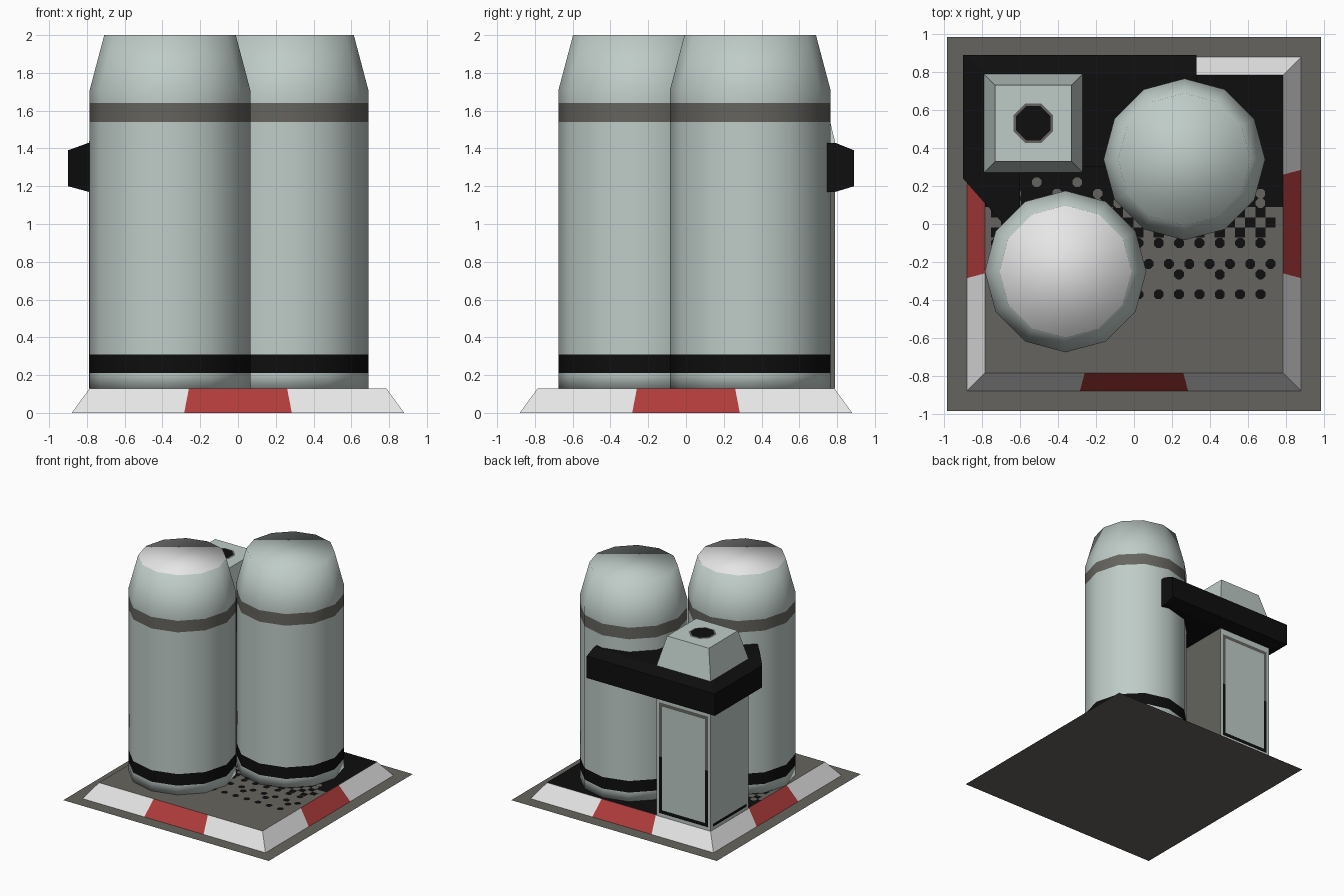
import bpy, bmesh, math
from mathutils import Matrix, Vector

if "Cube" in bpy.data.objects:
    bpy.data.objects.remove(bpy.data.objects["Cube"])


def srgb(r, g, b):
    f = lambda c: c / 12.92 if c <= 0.04045 else ((c + 0.055) / 1.055) ** 2.4
    return (f(r / 255), f(g / 255), f(b / 255), 1)


MATS = []
for name, col in (("pale_green", (191, 204, 199)), ("dark_grey", (101, 100, 94)),
                  ("black", (14, 14, 14)), ("white", (230, 230, 230)), ("red", (178, 60, 60))):
    m = bpy.data.materials.new(name)
    m.diffuse_color = srgb(*col)
    m.use_nodes = True
    m.node_tree.nodes["Principled BSDF"].inputs["Base Color"].default_value = m.diffuse_color
    MATS.append(m)
GREEN, GREY, BLACK, WHITE, RED = range(5)


def finish(name, bm, smooth=False, recalc=True):
    if recalc:
        bmesh.ops.recalc_face_normals(bm, faces=bm.faces)
    for f in bm.faces:
        f.smooth = smooth
    me = bpy.data.meshes.new(name)
    bm.to_mesh(me)
    bm.free()
    for m in MATS:
        me.materials.append(m)
    ob = bpy.data.objects.new(name, me)
    bpy.context.collection.objects.link(ob)
    return ob


def poly(bm, pts, mat):
    f = bm.faces.new([bm.verts.new(p) for p in pts])
    f.material_index = mat
    return f


def disc(bm, x, y, z, r, mat, n=8):
    poly(bm, [(x + r * math.cos(math.tau * (i + .5) / n),
               y + r * math.sin(math.tau * (i + .5) / n), z) for i in range(n)], mat)


def rect(bm, x0, x1, y0, y1, z, mat):
    poly(bm, [(x0, y0, z), (x1, y0, z), (x1, y1, z), (x0, y1, z)], mat)


def loft(bm, rings, mats, bottom, top):
    """Skin a stack of equal-length rings; mats gives one colour per level."""
    vs = [[bm.verts.new(p) for p in ring] for ring in rings]
    n = len(vs[0])
    for a, b, m in zip(vs, vs[1:], mats):
        for i in range(n):
            j = (i + 1) % n
            bm.faces.new((a[i], a[j], b[j], b[i])).material_index = m
    bm.faces.new(vs[0][::-1]).material_index = bottom
    bm.faces.new(vs[-1]).material_index = top


def square(cx, cy, h, z):
    return [(cx + sx * h, cy + sy * h, z) for sx, sy in ((-1, -1), (1, -1), (1, 1), (-1, 1))]


FLOOR = 0.13
TANKS = (("front_tank", -0.36, -0.25, WHITE), ("back_tank", 0.265, 0.34, GREEN))
R = 0.425

# ground plate
bm = bmesh.new()
rect(bm, -.985, .985, -.985, .985, 0.002, GREY)
rect(bm, -.985, .985, -.985, .985, 0, GREY)
bm.faces.ensure_lookup_table()
bm.faces[1].normal_flip()
finish("ground_plate", bm, recalc=False)

# raised floor with striped sloping curb
bm = bmesh.new()
for k in range(4):
    rot = Matrix.Rotation(k * math.pi / 2, 3, 'Z')
    for b0, b1, t0, t1, m in ((-.88, -.285, -.785, -.26, WHITE),
                              (-.285, .285, -.26, .26, RED),
                              (.285, .88, .26, .785, WHITE)):
        poly(bm, [rot @ Vector(p) for p in ((b0, -.88, 0), (b1, -.88, 0),
                                            (t1, -.785, FLOOR), (t0, -.785, FLOOR))], m)
rect(bm, -.785, .785, -.785, .785, FLOOR, GREY)
finish("curbed_floor", bm, recalc=False)

# black floor paint fading out in dots
bm = bmesh.new()
rect(bm, -.785, .785, .09, .785, FLOOR + .002, BLACK)
STEP = 0.107


def clear(x, y):
    return abs(x) < .77 and all(math.hypot(x - t[1], y - t[2]) > R - .04 for t in TANKS)


for k in range(-9, 8):
    x = .13 + STEP * k
    for y, dx, every in ((-.37, 0, 1), (-.265, STEP, 2), (-.21, STEP / 2, 1), (-.1, 0, 1)):
        if k % every == 0 and clear(x + dx, y):
            disc(bm, x + dx, y, FLOOR + .003, .028, BLACK)
    for row in range(3):
        cx, cy, h = x + (row % 2) * STEP / 2, -.045 + row * STEP / 2, STEP / 4
        if clear(cx, cy):
            rect(bm, cx - h, cx + h, cy - h, cy + h, FLOOR + .003, BLACK)
    for y, dx, every in ((.22, 0, 2), (.16, STEP, 2), (.11, 0, 1)):
        if k % every == 0 and clear(x + dx, y):
            disc(bm, x + dx, y, FLOOR + .004, .027, GREY)
finish("floor_paint", bm, recalc=False)

# two banded tanks
for name, cx, cy, cap in TANKS:
    bm = bmesh.new()
    prof = ((FLOOR, R), (.21, R), (.31, R), (1.54, R), (1.64, R), (1.71, R), (2, .348))
    rings = [[(cx + r * math.cos(math.tau * i / 12), cy + r * math.sin(math.tau * i / 12), z)
              for i in range(12)] for z, r in prof]
    loft(bm, rings, (GREEN, BLACK, GREEN, GREY, GREEN, GREEN), GREEN, cap)
    finish(name, bm, smooth=True)

# square pillar with tapered top; inward sides are grey
PX, PY, PH = -.53, .53, .26
bm = bmesh.new()
loft(bm, [square(PX, PY, PH, FLOOR), square(PX, PY, PH, 1.43), square(PX, PY, .2, 1.68)],
     (GREEN, GREEN), GREY, GREEN)
bmesh.ops.recalc_face_normals(bm, faces=bm.faces)
for f in bm.faces:
    if f.normal.x > .99 or f.normal.y < -.99:
        f.material_index = GREY
finish("pillar", bm)

# round vent on the pillar top
bm = bmesh.new()
disc(bm, PX, PY, 1.682, .112, GREY)
disc(bm, PX, PY, 1.685, .097, BLACK)
finish("pillar_vent", bm, recalc=False)

# painted frame on the back of the pillar, black below and grey above
bm = bmesh.new()
yb, xl, xr, w = PY + PH + .003, PX - .235, PX + .235, .028


def back(x0, x1, z0, z1, mat):
    poly(bm, [(x1, yb, z0), (x0, yb, z0), (x0, yb, z1), (x1, yb, z1)], mat)


for x0 in (xl, xr - w):
    back(x0, x0 + w, .16, .65, BLACK)
    back(x0, x0 + w, .65, 1.12, GREY)
back(xl + w, xr - w, .16, .19, BLACK)
back(xl + w, xr - w, 1.09, 1.12, GREY)
xs = PX - PH - .003
poly(bm, [(xs, PY + .23, .16), (xs, PY - .23, .16), (xs, PY - .23, .185), (xs, PY + .23, .185)], BLACK)
finish("pillar_frame", bm, recalc=False)

# black connecting duct wrapped around the pillar and joining both tanks
bm = bmesh.new()
shared = [(.33, .3), (-.6, .3), (-.6, 0), (-.66, -.03)]
inner = [(-.79, .79), (.33, .79)] + shared + [(-.79, .115)]
outer = [(-.9, .89), (.33, .89)] + shared + [(-.9, .24)]
loft(bm, [[(x, y, z) for x, y in o] for o, z in
          ((inner, 1.17), (outer, 1.2), (outer, 1.39), (inner, 1.43))],
     (BLACK,) * 3, BLACK, BLACK)
finish("connecting_duct", bm)
